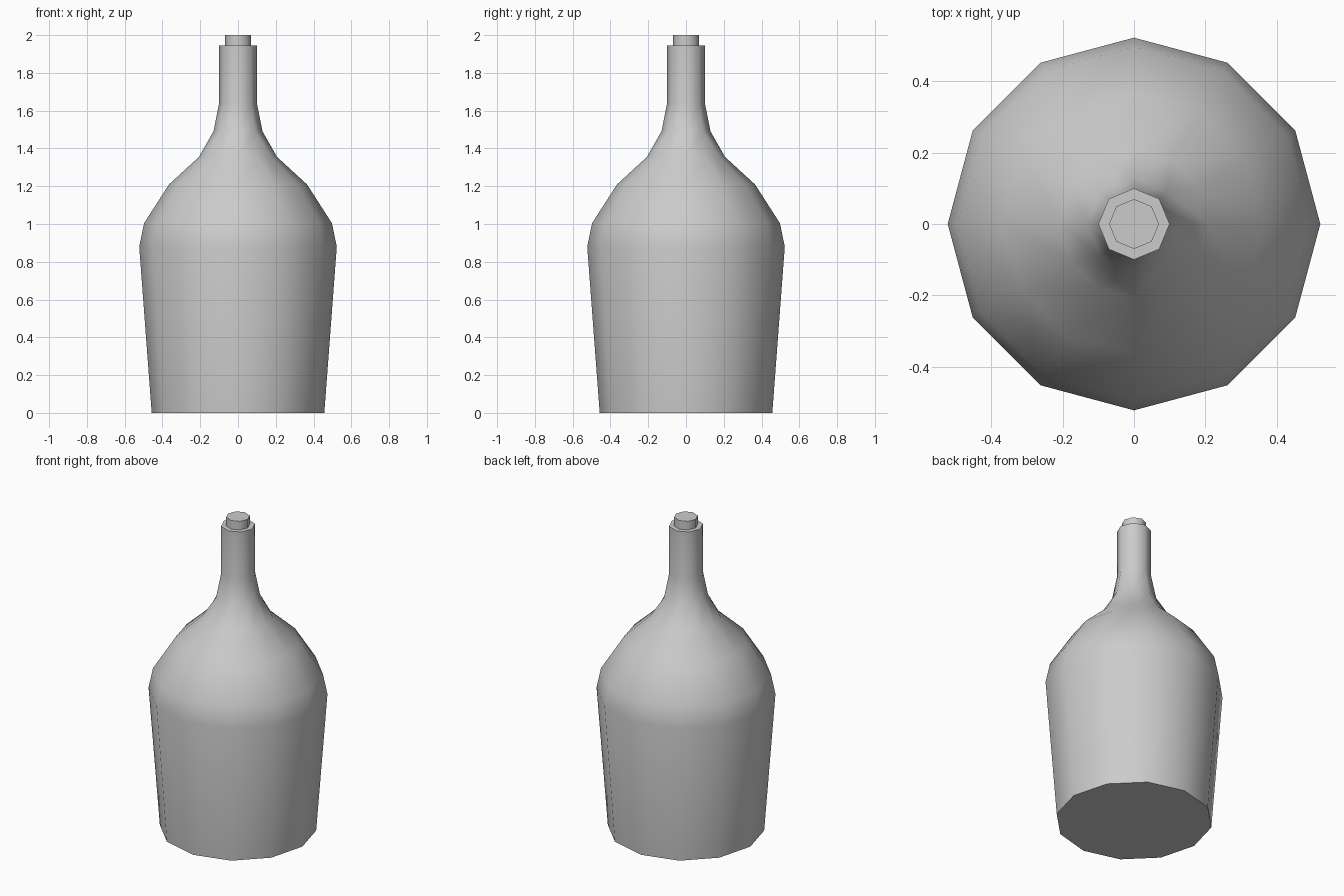
import bpy
import bmesh
from math import cos, sin, pi, radians

if "Cube" in bpy.data.objects:
    bpy.data.objects.remove(bpy.data.objects["Cube"], do_unlink=True)

grey = bpy.data.materials.new("grey glass")
grey.use_nodes = True
colour = (0.6, 0.6, 0.6, 1)
grey.diffuse_color = colour
grey.node_tree.nodes["Principled BSDF"].inputs["Base Color"].default_value = colour


def ring(bm, sides, radius, z):
    return [bm.verts.new((radius * cos(2 * pi * i / sides),
                          radius * sin(2 * pi * i / sides), z))
            for i in range(sides)]


def join(bm, low, high):
    """Skin two rings, adding a triangle wherever the lower has extra sides."""
    n, m = len(low), len(high)
    for i in range(n):
        a = round(i * m / n - 0.01)
        b = round((i + 1) * m / n - 0.01)
        face = [low[i], low[(i + 1) % n], high[b % m]]
        if a != b:
            face.append(high[a % m])
        bm.faces.new(face)


def lathe(name, profile):
    """Each profile entry is sides, radius, height."""
    bm = bmesh.new()
    rings = [ring(bm, *p) for p in profile]
    for low, high in zip(rings, rings[1:]):
        join(bm, low, high)
    bm.faces.new(rings[0][::-1])
    bm.faces.new(rings[-1])
    bmesh.ops.recalc_face_normals(bm, faces=bm.faces)
    mesh = bpy.data.meshes.new(name)
    bm.to_mesh(mesh)
    bm.free()
    mesh.materials.append(grey)
    obj = bpy.data.objects.new(name, mesh)
    bpy.context.collection.objects.link(obj)
    bpy.ops.object.select_all(action="DESELECT")
    obj.select_set(True)
    bpy.context.view_layer.objects.active = obj
    bpy.ops.object.shade_smooth_by_angle(angle=radians(55))


# Twelve-sided belly and shoulder narrowing into an eight-sided neck
lathe("bottle", [(12, 0.457, 0), (12, 0.523, 0.88), (12, 0.497, 1.005),
                 (12, 0.365, 1.21), (12, 0.207, 1.355),
                 (8, 0.13, 1.49), (8, 0.1, 1.64), (8, 0.1, 1.945)])

# Stopper standing out of the mouth
lathe("stopper", [(8, 0.07, 1.93), (8, 0.07, 2)])
